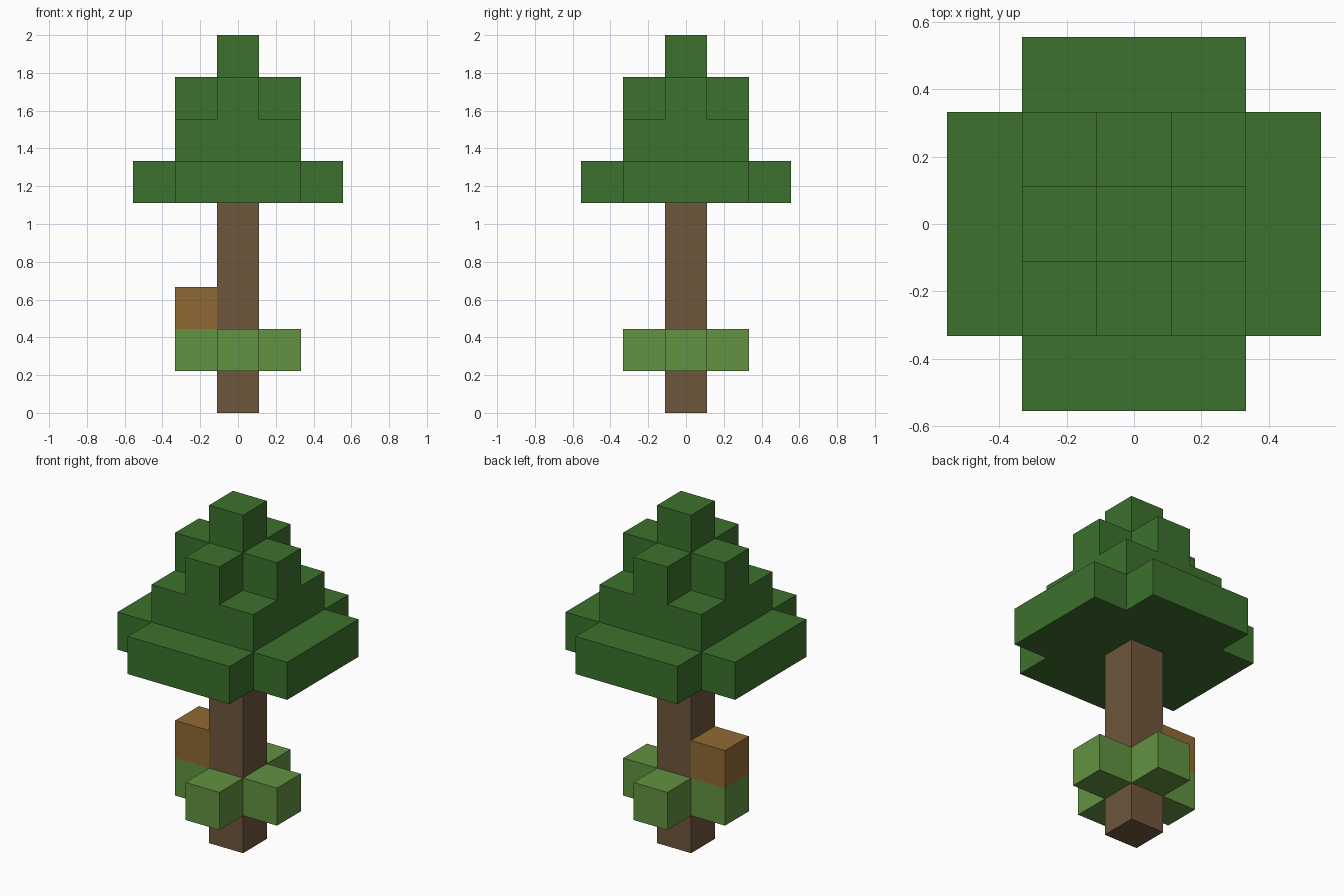
import bpy
import bmesh

U = 2 / 9  # one block

cube = bpy.data.objects.get("Cube")
if cube:
    bpy.data.objects.remove(cube, do_unlink=True)


def material(name, rgb):
    """Flat material from display (sRGB) values, stored as linear."""
    linear = [((c / 255 + 0.055) / 1.055) ** 2.4 for c in rgb]
    mat = bpy.data.materials.new(name)
    mat.use_nodes = True
    mat.diffuse_color = (*linear, 1)
    bsdf = next(n for n in mat.node_tree.nodes if n.type == 'BSDF_PRINCIPLED')
    bsdf.inputs["Base Color"].default_value = (*linear, 1)
    bsdf.inputs["Roughness"].default_value = 0.9
    return mat


def square(width, x=0):
    """Square outline, measured in blocks."""
    h = width / 2
    return [(x + h, h), (x - h, h), (x - h, -h), (x + h, -h)]


def cross(length, width):
    """Plus-shaped outline: one notched corner turned four times."""
    a, b = length / 2, width / 2
    points = []
    corner = [(a, b), (b, b), (b, a)]
    for _ in range(4):
        points += corner
        corner = [(-y, x) for x, y in corner]
    return points


def prism(name, outline, bottom, top, mat):
    """Raise an outline between two block heights."""
    bm = bmesh.new()
    base = bm.faces.new([bm.verts.new((x * U, y * U, bottom * U)) for x, y in outline])
    raised = bmesh.ops.extrude_face_region(bm, geom=[base], use_keep_orig=True)
    verts = [v for v in raised["geom"] if isinstance(v, bmesh.types.BMVert)]
    bmesh.ops.translate(bm, verts=verts, vec=(0, 0, (top - bottom) * U))
    bmesh.ops.recalc_face_normals(bm, faces=bm.faces)
    mesh = bpy.data.meshes.new(name)
    bm.to_mesh(mesh)
    bm.free()
    mesh.materials.append(mat)
    obj = bpy.data.objects.new(name, mesh)
    bpy.context.collection.objects.link(obj)
    return obj


dark_green = material("dark_leaf_green", (60, 113, 45))
light_green = material("light_leaf_green", (98, 146, 65))
bark = material("bark_brown", (111, 87, 60))
ochre = material("ochre_brown", (144, 106, 52))

# Trunk with a ring of low leaves and a block resting on the right-hand one
prism("trunk", square(1), 0, 5, bark)
prism("low_leaves", cross(3, 1), 1, 2, light_green)
prism("side_block", square(1, x=-1), 2, 3, ochre)

# Stepped canopy
prism("canopy_base", cross(5, 3), 5, 6, dark_green)
prism("canopy_middle", square(3), 6, 7, dark_green)
prism("canopy_upper", cross(3, 1), 7, 8, dark_green)
prism("canopy_tip", square(1), 8, 9, dark_green)
